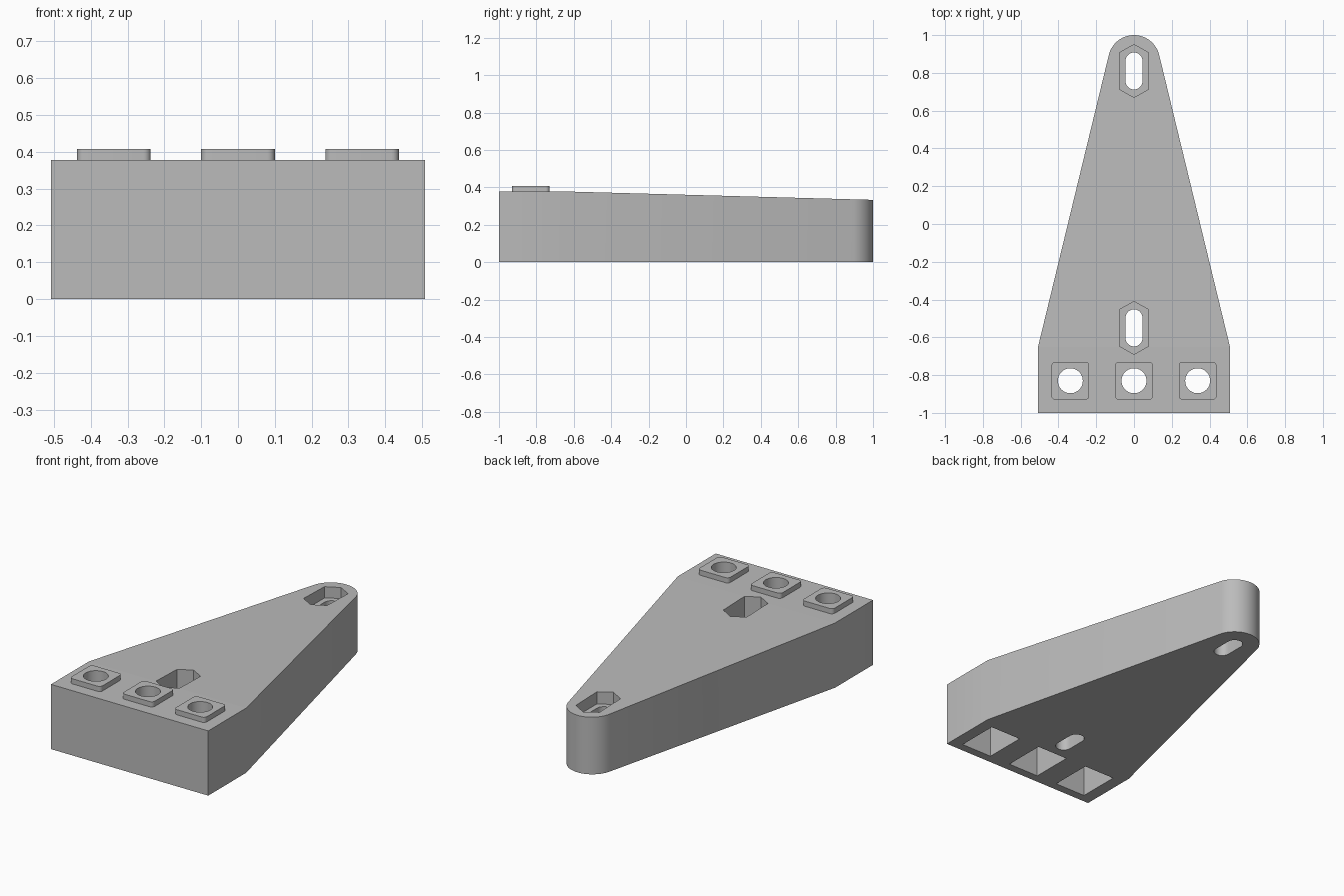
import bpy, bmesh
from math import sin, cos, pi, asin, hypot, atan2

if "Cube" in bpy.data.objects:
    bpy.data.objects.remove(bpy.data.objects["Cube"])

TOP, TIP_TOP, BEND = 0.378, 0.333, -0.65
PAD_TOP, PAD_Y = 0.408, -0.83
HALF_W, TIP_R = 0.508, 0.137
PAD_XS = (-0.337, 0, 0.337)

grey = bpy.data.materials.new("plain_grey")
grey.use_nodes = True
grey.diffuse_color = (0.5, 0.5, 0.5, 1)
grey.node_tree.nodes["Principled BSDF"].inputs["Base Color"].default_value = (0.5, 0.5, 0.5, 1)


def arc(cx, cy, r, a0, a1, n):
    return [(cx + r * cos(a0 + (a1 - a0) * i / n),
             cy + r * sin(a0 + (a1 - a0) * i / n)) for i in range(n + 1)]


def rect(cx, cy, hx, hy, r=0.0):
    if r == 0:
        return [(cx - hx, cy - hy), (cx + hx, cy - hy), (cx + hx, cy + hy), (cx - hx, cy + hy)]
    points = []
    for k, (sx, sy) in enumerate(((1, 1), (-1, 1), (-1, -1), (1, -1))):
        points += arc(cx + sx * (hx - r), cy + sy * (hy - r), r, k * pi / 2, (k + 1) * pi / 2, 6)
    return points


def prism(name, outline, z0, z1):
    """Extrude a flat outline straight up."""
    bm = bmesh.new()
    base = bm.faces.new([bm.verts.new((x, y, z0)) for x, y in outline])
    top = bmesh.ops.extrude_face_region(bm, geom=[base])["geom"]
    bmesh.ops.translate(bm, vec=(0, 0, z1 - z0),
                        verts=[v for v in top if isinstance(v, bmesh.types.BMVert)])
    bmesh.ops.recalc_face_normals(bm, faces=bm.faces)
    mesh = bpy.data.meshes.new(name)
    bm.to_mesh(mesh)
    bm.free()
    mesh.materials.append(grey)
    obj = bpy.data.objects.new(name, mesh)
    bpy.context.collection.objects.link(obj)
    return obj


def combine(target, tool, operation):
    """Apply a boolean and drop the helper."""
    mod = target.modifiers.new("cut", 'BOOLEAN')
    mod.operation, mod.solver, mod.object = operation, 'EXACT', tool
    bpy.context.view_layer.objects.active = target
    bpy.ops.object.modifier_apply(modifier=mod.name)
    bpy.data.objects.remove(tool)


# Wedge plan: square heel, straight tapering sides tangent to a round tip
tip_y = 1 - TIP_R
dx, dy = HALF_W, BEND - tip_y
a = atan2(dy, dx) + pi / 2 - asin(TIP_R / hypot(dx, dy))
plan = [(-HALF_W, -1), (HALF_W, -1), (HALF_W, BEND)]
plan += arc(0, tip_y, TIP_R, a, pi - a, 32) + [(-HALF_W, BEND)]
body = prism("wedge_body", plan, 0, TOP)

# Slope the top down from the heel to the tip
bm = bmesh.new()
bm.from_mesh(body.data)
bm.verts.ensure_lookup_table()
ends = [v for v in bm.verts if v.co.z > 0.1 and abs(v.co.y - BEND) < 0.001]
bmesh.ops.connect_verts(bm, verts=ends)
for v in bm.verts:
    if v.co.z > 0.1 and v.co.y > BEND:
        v.co.z = TOP + (TIP_TOP - TOP) * (v.co.y - BEND) / (1 - BEND)
bm.to_mesh(body.data)
bm.free()

# Raised pads, with a round hole above a rectangular pocket
for x in PAD_XS:
    combine(body, prism("pad", rect(x, PAD_Y, 0.1, 0.1, 0.02), TOP - 0.03, PAD_TOP), 'UNION')
for x in PAD_XS:
    combine(body, prism("pocket", rect(x, PAD_Y + 0.005, 0.1, 0.125), -0.1, 0.3), 'DIFFERENCE')
    combine(body, prism("hole", arc(x, PAD_Y, 0.066, 0, 2 * pi * 47 / 48, 47), 0.2, 0.6), 'DIFFERENCE')

# Long hexagonal recesses with a slot through the floor
for y, floor in ((0.81, 0.27), (-0.55, 0.14)):
    hexagon = [(s * px, y + s * py) for s in (1, -1)
               for px, py in ((0.076, -0.097), (0.076, 0.097), (0, 0.14))]
    slot = arc(0, y + 0.053, 0.045, 0, pi, 16) + arc(0, y - 0.053, 0.045, pi, 2 * pi, 16)
    combine(body, prism("recess", hexagon, floor, 0.6), 'DIFFERENCE')
    combine(body, prism("slot", slot, -0.1, 0.6), 'DIFFERENCE')

bpy.ops.object.select_all(action='DESELECT')
body.select_set(True)
bpy.context.view_layer.objects.active = body
bpy.ops.object.shade_smooth_by_angle(angle=pi / 6)
# Keep the shallow bend in the top crisp by flattening level and sloped faces
for face in body.data.polygons:
    if abs(face.normal.z) > 0.9:
        face.use_smooth = False
